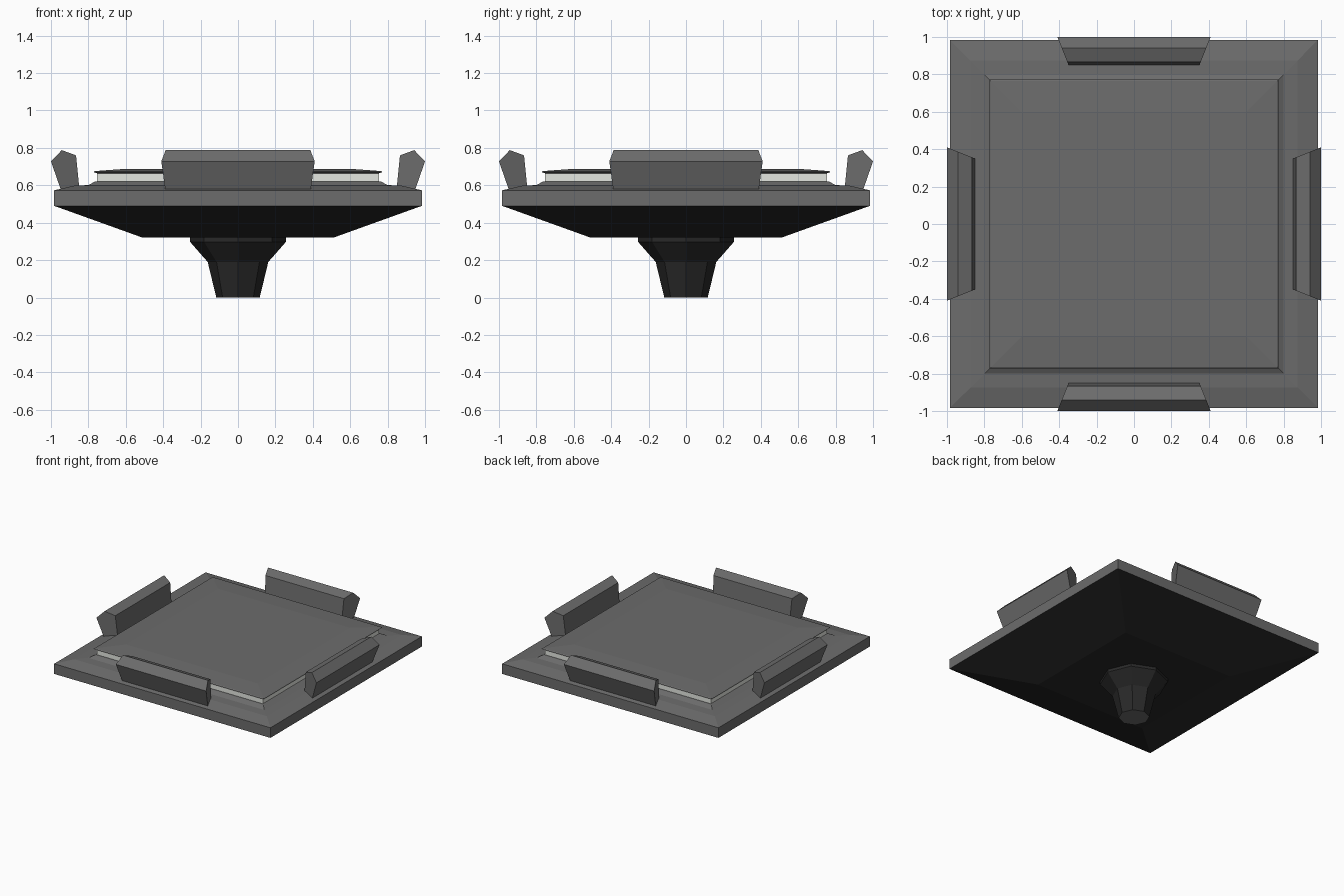
import bpy, bmesh, math

if "Cube" in bpy.data.objects:
    bpy.data.objects.remove(bpy.data.objects["Cube"])


def mat(name, v):
    m = bpy.data.materials.new(name)
    m.diffuse_color = (v[0], v[1], v[2], 1)
    m.use_nodes = True
    m.node_tree.nodes["Principled BSDF"].inputs["Base Color"].default_value = m.diffuse_color
    return m


GREY = mat("mid grey", (0.15, 0.15, 0.15))
DARK = mat("charcoal", (0.022, 0.022, 0.022))
LIGHT = mat("pale glow", (0.85, 0.87, 0.82))


def finish(name, bm, mats):
    bmesh.ops.recalc_face_normals(bm, faces=bm.faces[:])
    me = bpy.data.meshes.new(name)
    bm.to_mesh(me)
    bm.free()
    for m in mats:
        me.materials.append(m)
    ob = bpy.data.objects.new(name, me)
    bpy.context.collection.objects.link(ob)
    return ob


def loft(name, sides, profile, mats, rule=None, start=0.0, scale=1.0):
    """Stack rings of (radius, z), closed at both ends."""
    bm = bmesh.new()
    rings = []
    for r, z in profile:
        rings.append([bm.verts.new((r * scale * math.cos(start + math.tau * i / sides),
                                    r * scale * math.sin(start + math.tau * i / sides), z))
                      for i in range(sides)])
    for a, b in zip(rings, rings[1:]):
        for i in range(sides):
            j = (i + 1) % sides
            bm.faces.new((a[i], a[j], b[j], b[i]))
    bm.faces.new(rings[0][::-1])
    bm.faces.new(rings[-1])
    bmesh.ops.recalc_face_normals(bm, faces=bm.faces[:])
    if rule:
        for f in bm.faces:
            f.material_index = rule(f)
    return finish(name, bm, mats)


def square(name, profile, mats, rule=None):
    return loft(name, 4, profile, mats, rule, math.pi / 4, math.sqrt(2))


# platform slab with dark tapered underside
square("platform", [(0.51, 0.32), (0.983, 0.49), (0.983, 0.573), (0.875, 0.598),
                    (0.80, 0.601), (0.765, 0.62), (0.74, 0.622)],
       [GREY, DARK], lambda f: 1 if f.normal.z < -0.5 else 0)

# pale band under the top plate
square("light_band", [(0.753, 0.618), (0.753, 0.662)], [LIGHT])

# raised top plate
square("top_plate", [(0.74, 0.66), (0.773, 0.671), (0.765, 0.676), (0.60, 0.688)], [GREY])

# octagonal stem with pale grey foot face
loft("stem", 8, [(0.116, 0.0), (0.162, 0.19), (0.256, 0.297), (0.256, 0.325)],
     [DARK, GREY], lambda f: 1 if f.normal.z < -0.9 and f.calc_center_median().z < 0.01 else 0)

# four edge clamps, flared outward; section is (distance out, z)
SECTION = [(0.945, 0.57), (1.0, 0.728), (0.942, 0.788), (0.866, 0.76), (0.847, 0.57)]
for k, side in enumerate(("right", "back", "left", "front")):
    bm = bmesh.new()
    ends = [[bm.verts.new((d, s * (0.35 + 0.4 * (d - 0.85)), z)) for d, z in SECTION]
            for s in (-1, 1)]
    for i in range(5):
        j = (i + 1) % 5
        bm.faces.new((ends[0][i], ends[0][j], ends[1][j], ends[1][i]))
    bm.faces.new(ends[0])
    bm.faces.new(ends[1][::-1])
    ob = finish(side + "_clamp", bm, [GREY])
    ob.rotation_euler.z = k * math.pi / 2
